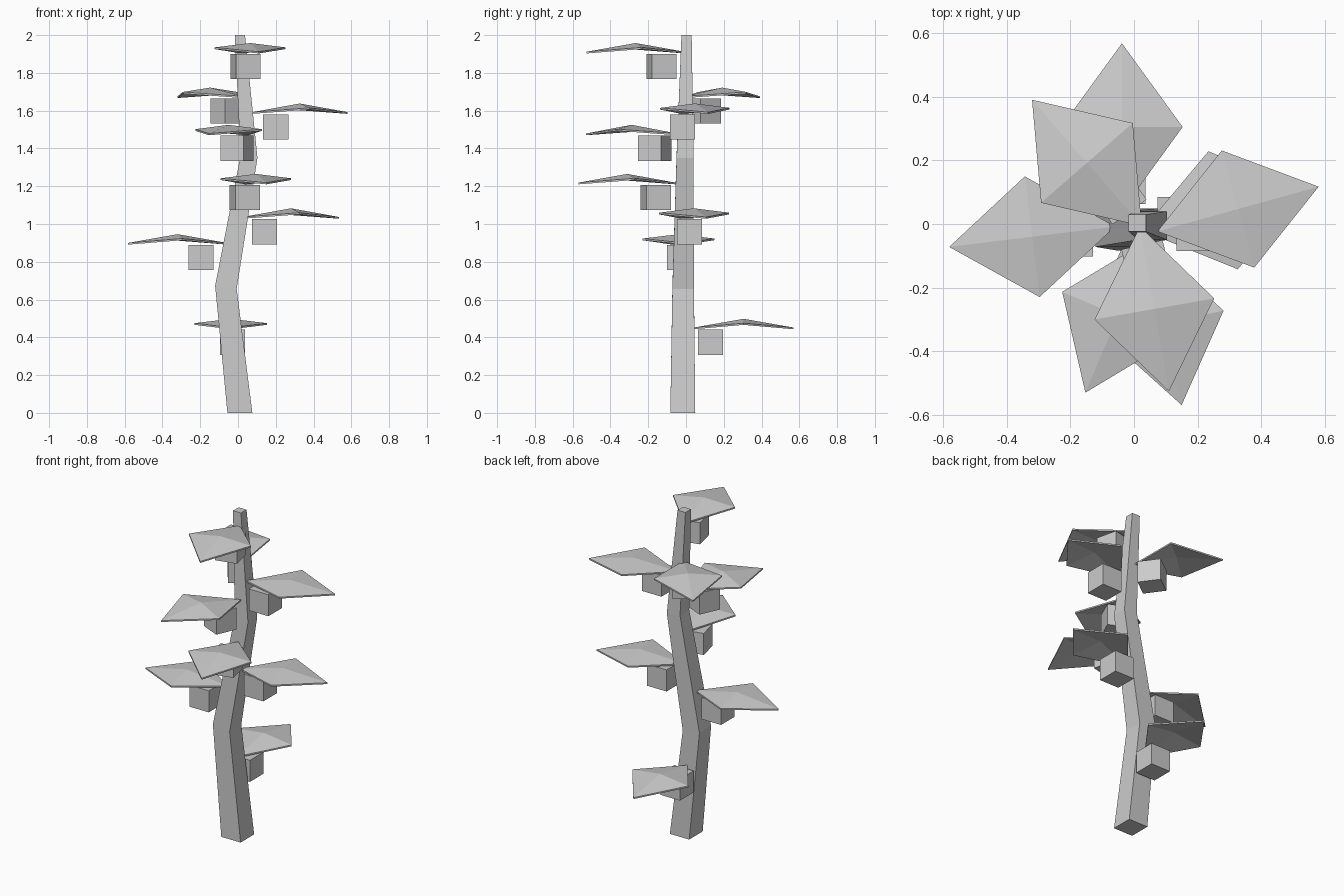
import bpy, bmesh
from math import radians, cos, sin
from mathutils import Matrix, Vector

if "Cube" in bpy.data.objects:
    bpy.data.objects.remove(bpy.data.objects["Cube"])


def new_object(name, bm):
    bmesh.ops.recalc_face_normals(bm, faces=bm.faces)
    mesh = bpy.data.meshes.new(name)
    bm.to_mesh(mesh)
    bm.free()
    obj = bpy.data.objects.new(name, mesh)
    bpy.context.collection.objects.link(obj)
    return obj


# Square tapering stalk: centre x, y, z, half width, left/right edge tilt
def stalk(rings):
    bm = bmesh.new()
    loops = []
    for x, y, z, h, tilt in rings:
        loops.append([bm.verts.new((x + sx * h, y + sy * h, z - sx * tilt))
                      for sx, sy in ((-1, -1), (1, -1), (1, 1), (-1, 1))])
    for a, b in zip(loops, loops[1:]):
        for i in range(4):
            j = (i + 1) % 4
            bm.faces.new((a[i], a[j], b[j], b[i]))
    bm.faces.new(loops[0])
    bm.faces.new(loops[-1])
    return new_object("stalk", bm)


# Thin diamond leaf, peaked in the middle and drooping at both ends
def leaf(name, x, y, z, angle):
    bm = bmesh.new()
    d = Vector((cos(radians(angle)), sin(radians(angle)), 0))
    side = Vector((-d.y, d.x, 0))
    peak = Vector((x, y, z))
    droop, sag, thick = Vector((0, 0, -0.046)), Vector((0, 0, -0.023)), Vector((0, 0, -0.009))
    top = [peak + d * 0.263 + droop, peak + side * 0.191 + sag,
           peak - d * 0.263 + droop, peak - side * 0.191 + sag]
    upper = [bm.verts.new(p) for p in top]
    lower = [bm.verts.new(p + thick) for p in top]
    up, low = bm.verts.new(peak), bm.verts.new(peak + thick)
    for i in range(4):
        j = (i + 1) % 4
        bm.faces.new((upper[i], upper[j], up))
        bm.faces.new((lower[j], lower[i], low))
        bm.faces.new((upper[j], upper[i], lower[i], lower[j]))
    return new_object(name, bm)


# Cube bud hanging below a leaf
def bud(name, x, y, z, angle):
    bm = bmesh.new()
    bmesh.ops.create_cube(bm, size=0.133, matrix=Matrix.Translation((x, y, z))
                          @ Matrix.Rotation(radians(angle), 4, 'Z'))
    return new_object(name, bm)


stalk([(0.01, -0.017, 0, 0.066, 0),
       (-0.064, -0.015, 0.665, 0.057, 0.008),
       (0.058, -0.005, 1.355, 0.045, 0.005),
       (0.01, 0.003, 2.0, 0.027, 0)])

# (leaf x, y, peak z, direction), (bud x, y, turn)
shoots = [((-0.038, 0.305, 0.498, 90), (-0.03, 0.13, 0)),
          ((-0.32, -0.04, 0.946, 187), (-0.195, -0.035, 0)),
          ((0.28, 0.043, 1.083, 14), (0.14, 0.018, 0)),
          ((0.095, -0.312, 1.265, -78), (0.036, -0.16, 13)),
          ((-0.05, -0.288, 1.525, -113), (-0.005, -0.165, -24)),
          ((0.327, 0.047, 1.638, 15.5), (0.2, -0.018, 0)),
          ((-0.148, 0.192, 1.722, 131), (-0.053, 0.092, 36)),
          ((0.064, -0.267, 1.958, -80), (0.04, -0.13, 13))]
for n, ((lx, ly, lz, la), (bx, by, ba)) in enumerate(shoots, 1):
    leaf(f"leaf_{n}", lx, ly, lz, la)
    bud(f"bud_{n}", bx, by, lz - 0.124, ba)
